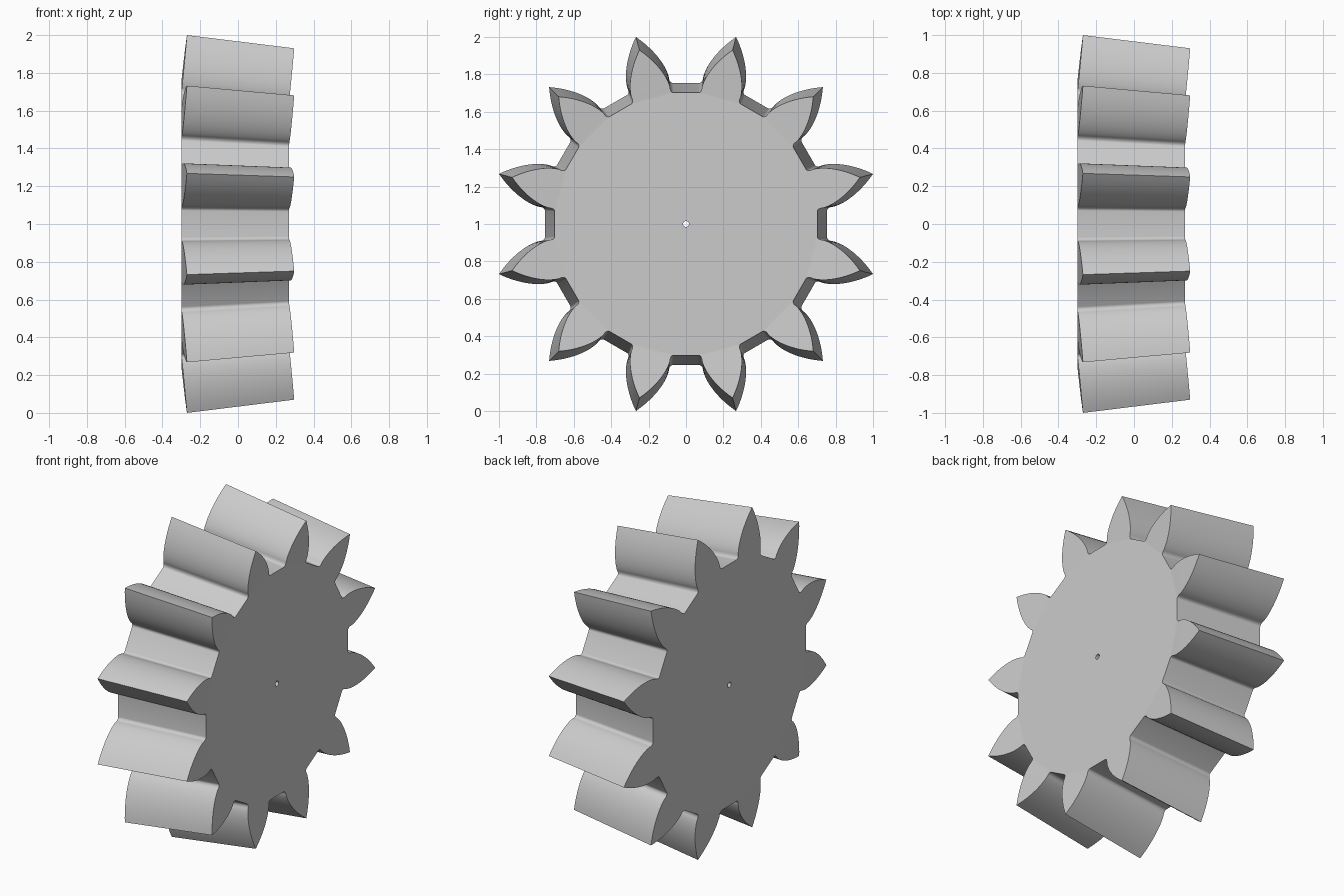
import bpy, bmesh, math

cube = bpy.data.objects.get("Cube")
if cube:
    bpy.data.objects.remove(cube)

TEETH = 12
STEP = math.tau / TEETH
TIP = 1 / math.cos(STEP / 2)      # tooth tip radius at the large end
ROOT, BASE = 0.758, 0.789         # valley radius and involute base radius
SHRINK = 0.93                     # small end relative to large end
CONE = 0.107                      # slope of the end faces
HOLE = 0.016


def involute(r):
    a = math.acos(min(1, BASE / r))
    return math.tan(a) - a


# Half tooth as (radius, half angle): rounded valley corner, then involute flank
base_half = involute(TIP)
corner = 0.169 - base_half
half_tooth = []
for i in range(6):
    t = i / 5 * math.pi / 2
    half_tooth.append((ROOT + 0.025 * (1 - math.cos(t)),
                       base_half + corner * (1 - math.sin(t))))
for i in range(15):
    r = BASE + (TIP - BASE) * (i / 14) ** 1.3
    half_tooth.append((r, base_half - involute(r)))

bm = bmesh.new()


def build_end(x, scale):
    """Make the vertices and end face of one side of the gear."""
    def vert(r, a):
        return bm.verts.new((x + CONE * max(0, r - ROOT) * scale,
                             r * scale * math.cos(a),
                             1 + r * scale * math.sin(a)))
    outline, rim, hole = [], [], []
    for k in range(TEETH):
        mid = (k + 0.5) * STEP
        right = [vert(r, mid - h) for r, h in half_tooth[:-1]]
        left = [vert(r, mid + h) for r, h in half_tooth[:-1]]
        tip = vert(TIP, mid)
        for i in range(len(right) - 1):
            bm.faces.new((right[i], right[i + 1], left[i + 1], left[i]))
        bm.faces.new((right[-1], tip, left[-1]))
        outline += right + [tip] + left[::-1]
        rim += [right[0], left[0]]
        for side in (-1, 1):
            a = mid + side * half_tooth[0][1]
            hole.append(bm.verts.new((x, HOLE * math.cos(a), 1 + HOLE * math.sin(a))))
    # Flat disc between the valleys and the shaft hole
    for i in range(len(rim)):
        bm.faces.new((rim[i - 1], rim[i], hole[i], hole[i - 1]))
    return outline, hole


def bridge(a, b):
    for i in range(len(a)):
        bm.faces.new((a[i - 1], a[i], b[i], b[i - 1]))


large_outline, large_hole = build_end(-0.3, 1)
small_outline, small_hole = build_end(0.27, SHRINK)
bridge(large_outline, small_outline)
bridge(large_hole, small_hole)
bmesh.ops.recalc_face_normals(bm, faces=bm.faces[:])

mesh = bpy.data.meshes.new("bevel_gear")
bm.to_mesh(mesh)
bm.free()
gear = bpy.data.objects.new("bevel_gear", mesh)
bpy.context.collection.objects.link(gear)

# Plain grey metal
grey = bpy.data.materials.new("plain grey")
grey.use_nodes = True
colour = (0.6, 0.6, 0.6, 1)
grey.diffuse_color = colour
grey.node_tree.nodes["Principled BSDF"].inputs["Base Color"].default_value = colour
mesh.materials.append(grey)

# Smooth flanks with crisp tips, flat end faces
bpy.ops.object.select_all(action='DESELECT')
gear.select_set(True)
bpy.context.view_layer.objects.active = gear
bpy.ops.object.shade_smooth_by_angle(angle=math.radians(30))
for face in mesh.polygons:
    if abs(face.normal.x) > 0.9:
        face.use_smooth = False
